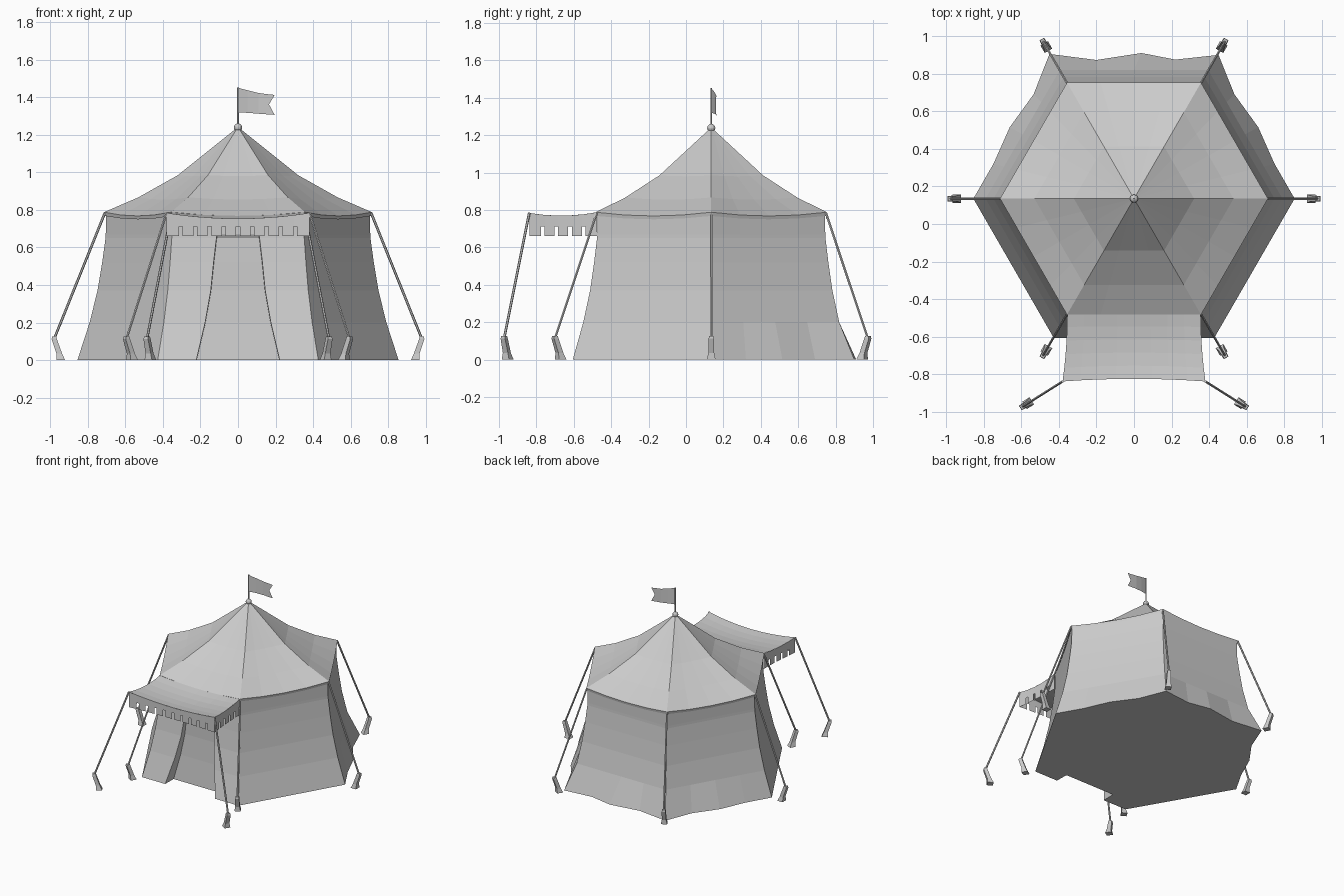
import bpy, bmesh, math
from mathutils import Vector

if "Cube" in bpy.data.objects:
    bpy.data.objects.remove(bpy.data.objects["Cube"])

CY = 0.135  # tent centre in y


def mesh(name, verts, faces):
    me = bpy.data.meshes.new(name)
    me.from_pydata([tuple(v) for v in verts], [], faces)
    bm = bmesh.new()
    bm.from_mesh(me)
    bmesh.ops.remove_doubles(bm, verts=bm.verts, dist=1e-5)
    bmesh.ops.recalc_face_normals(bm, faces=bm.faces)
    bm.to_mesh(me)
    bm.free()
    ob = bpy.data.objects.new(name, me)
    bpy.context.collection.objects.link(ob)
    return ob


def loft(rings, closed=True):
    n = len(rings[0])
    verts = [p for r in rings for p in r]
    faces = []
    for i in range(len(rings) - 1):
        for j in range(n if closed else n - 1):
            k = (j + 1) % n
            faces.append((i*n + j, i*n + k, (i+1)*n + k, (i+1)*n + j))
    return verts, faces


def corner(r, deg, z):
    a = math.radians(deg)
    return Vector((r*math.cos(a), CY + r*math.sin(a), z))


def hex_side(r, deg, z, sag=0.0, n=4):
    # points from one corner up to (not including) the next, sagging between
    a, b = corner(r, deg, z), corner(r, deg + 60, z)
    pts = []
    for i in range(n):
        t = i / n
        p = a.lerp(b, t)
        p.z -= sag*4*t*(1 - t)
        pts.append(p)
    return pts


# roof: concave hexagonal cone with a short lip at the eaves
rings = []
for r, z, sag in [(0.709, 0.768, 0.018), (0.713, 0.788, 0.02), (0.53, 0.867, 0.012),
                  (0.32, 0.985, 0.005), (0.004, 1.238, 0)]:
    rings.append([p for k in range(6) for p in hex_side(r, 60*k, z, sag)])
v, f = loft(rings)
mesh("roof", v, f)

# walls: flared hexagon, with the doorway set back in the front side
levels = [(0.702, 0.783, 0.02, 0.11, 0), (0.704, 0.67, 0, 0.115, 0.0),
          (0.705, 0.65, 0, 0.115, 0.012), (0.723, 0.52, 0, 0.13, 0.025),
          (0.748, 0.37, 0, 0.145, 0.045), (0.79, 0.2, 0, 0.175, 0.07),
          (0.855, 0.0, 0, 0.222, 0.105)]
rings = []
for r, z, sag, door, deep in levels:
    ring = []
    for k in range(5):
        ring += hex_side(r, 300 + 60*k, z, sag)
    if z == 0:  # rippled back hem (points 8..12 run along the back)
        for i, (x, y) in enumerate([(0.45, 0.9), (0.22, 0.875), (0.04, 0.91), (-0.2, 0.873), (-0.45, 0.905)]):
            ring[8 + i].x, ring[8 + i].y = x, y
        ring[6] += Vector((0.02, 0.01, 0))
        ring[14] += Vector((-0.02, 0.01, 0))
    c = corner(r, 240, z)
    y = c.y
    ring.append(c)
    for x, dy in [(-door, 0), (-door + 0.002, deep), (door - 0.002, deep), (door, 0)]:
        ring.append(Vector((x, y + dy, z - sag*(1 - (x/c.x)**2))))
    rings.append(ring)
v, f = loft(rings)
n = len(rings[0])
f.append(tuple(range(len(v) - n, len(v))))
mesh("walls_and_floor", v, f)


# awning sheet: u across (-1..1), s from the eave (0) outward (1)
def awning(u, s):
    hang = 1 - u*u
    x = u*(0.355 + 0.025*s*s)
    y = -0.475 - 0.363*s + 0.014*hang*s
    z = 0.788 - (0.018 + 0.012*s)*hang - 0.018*4*s*(1 - s)*0.9 - 0.004*s
    return Vector((x, y, z))


v, f = loft([[awning(-1 + i/4, j/5) for i in range(9)] for j in range(6)], False)
mesh("awning", v, f)


# valance with narrow slots between the tabs
def valance(name, path, count):
    verts, faces = [], []
    for i in range(count):
        a, b = i/count, (i + 1)/count
        slot = 0.13/count
        cuts = [(a + slot if i else a, b - slot if i < count - 1 else b, 0.662)]
        if i < count - 1:
            cuts.append((b - slot, b + slot, 0.712))
        for t0, t1, low in cuts:
            p, q = path(t0), path(t1)
            k = len(verts)
            verts += [p, q, Vector((q.x, q.y, low)), Vector((p.x, p.y, low))]
            faces.append((k, k + 1, k + 2, k + 3))
    mesh(name, verts, faces)


valance("front_valance", lambda t: awning(2*t - 1, 1), 10)
valance("left_valance", lambda t: awning(-1, t), 5)
valance("right_valance", lambda t: awning(1, t), 5)


def rod(name, a, b, r, sides=6):
    a, b = Vector(a), Vector(b)
    bpy.ops.mesh.primitive_cylinder_add(vertices=sides, radius=r, depth=(b - a).length,
                                        location=(a + b)/2)
    ob = bpy.context.object
    ob.name = name
    ob.rotation_euler = (b - a).to_track_quat('Z', 'Y').to_euler()


# guy ropes with leaning stakes
def guy(name, top, end):
    top, end = Vector(top), Vector(end)
    rod(name + "_rope", top, end, 0.007)
    out = (end - top)
    out.z = 0
    out.normalize()
    side = Vector((-out.y, out.x, 0))
    rings = []
    for z, o0, o1, w in [(0, -0.058, -0.012, 0.023), (0.035, -0.042, -0.012, 0.016),
                         (0.112, -0.014, 0.014, 0.014), (0.125, -0.01, 0.012, 0.012)]:
        base = Vector((end.x, end.y, z))
        rings.append([base + out*o0 - side*w, base + out*o1 - side*w,
                      base + out*o1 + side*w, base + out*o0 + side*w])
    v, f = loft(rings)
    f += [(0, 1, 2, 3), (12, 13, 14, 15)]
    mesh(name + "_stake", v, f)


for sx, tag in [(-1, "left"), (1, "right")]:
    guy(tag + "_side", (sx*0.708, CY, 0.785), (sx*0.978, CY, 0.115))
    guy(tag + "_back", (sx*0.355, 0.748, 0.785), (sx*0.484, 0.972, 0.115))
    guy(tag + "_front", (sx*0.355, -0.477, 0.785), (sx*0.484, -0.7, 0.115))
    guy(tag + "_awning", (sx*0.38, -0.838, 0.785), (sx*0.593, -0.972, 0.115))

# finial ball, flag pole and swallow-tailed flag
bpy.ops.mesh.primitive_uv_sphere_add(segments=12, ring_count=8, radius=0.022, location=(0, CY, 1.238))
bpy.context.object.name = "finial_ball"
rod("flag_pole", (0, CY, 1.2), (0, CY, 1.452), 0.005)
xs = [0, 0.05, 0.11, 0.165]
ys = [0, 0.012, 0.022, 0.025]
tops = [1.45, 1.437, 1.422, 1.415]
lows = [1.318, 1.317, 1.312, 1.308]
rows = [[Vector((x, CY + y, t + (b - t)*k/2)) for x, y, t, b in zip(xs, ys, tops, lows)] for k in range(3)]
v, f = loft(rows, False)
v += [Vector((0.195, CY + 0.027, 1.412)), Vector((0.195, CY + 0.027, 1.306))]
f += [(3, 12, 7), (7, 13, 11)]
mesh("flag", v, f)
